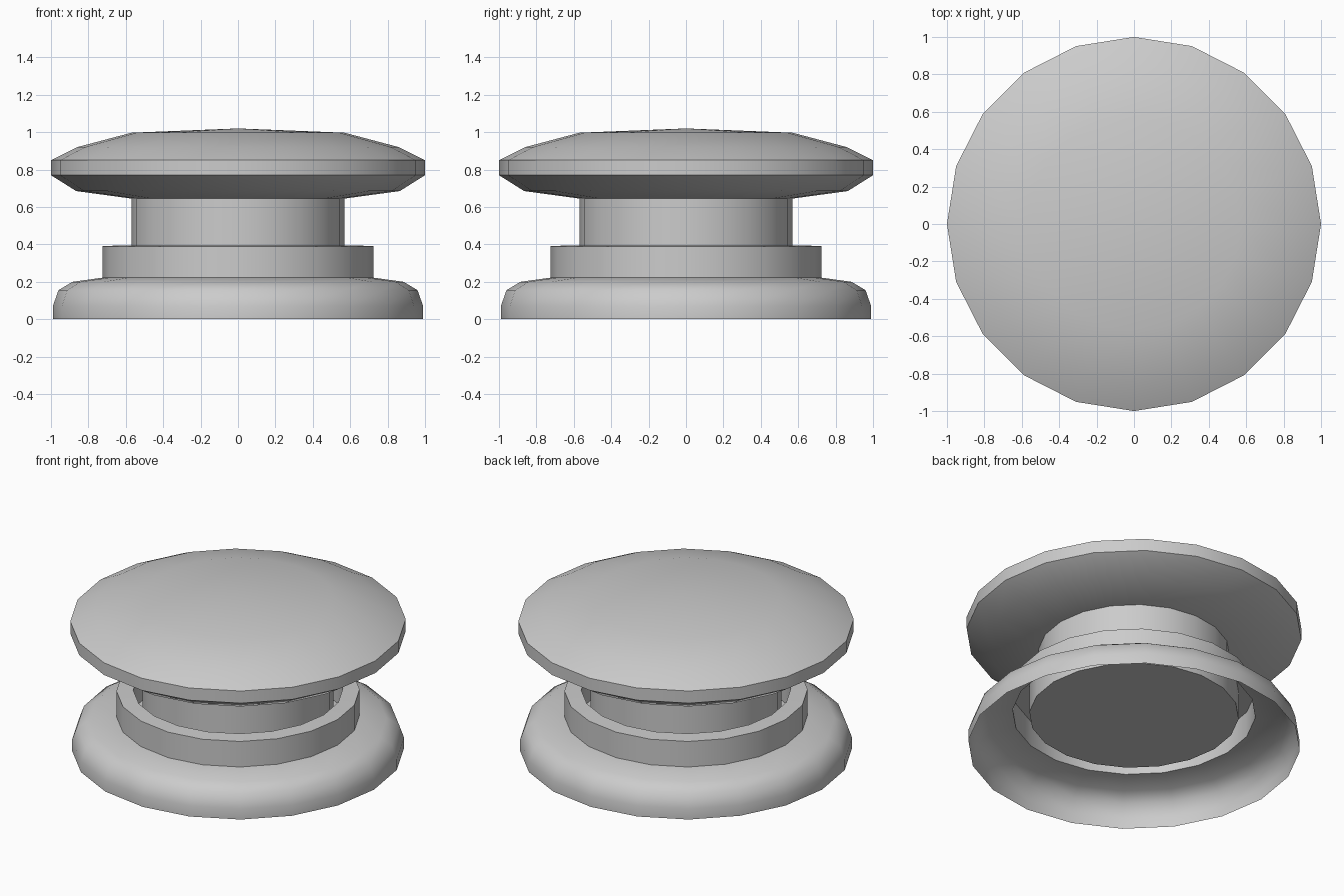
import bpy, bmesh, math

if "Cube" in bpy.data.objects:
    bpy.data.objects.remove(bpy.data.objects["Cube"])

SIDES = 20


def lathe(name, profile):
    """Revolve (radius, z) points about z; radius 0 becomes a single pole."""
    bm = bmesh.new()
    rings = []
    for r, z in profile:
        n = 1 if r == 0 else SIDES
        rings.append([bm.verts.new((r * math.cos(2 * math.pi * i / SIDES),
                                    r * math.sin(2 * math.pi * i / SIDES), z))
                      for i in range(n)])
    for a, b in zip(rings, rings[1:]):
        for i in range(SIDES):
            j = (i + 1) % SIDES
            corners = [a[i % len(a)], a[j % len(a)], b[j % len(b)], b[i % len(b)]]
            bm.faces.new(list(dict.fromkeys(corners)))
    mesh = bpy.data.meshes.new(name)
    bm.to_mesh(mesh)
    bm.free()
    obj = bpy.data.objects.new(name, mesh)
    bpy.context.collection.objects.link(obj)
    bpy.ops.object.select_all(action='DESELECT')
    obj.select_set(True)
    bpy.context.view_layer.objects.active = obj
    bpy.ops.object.shade_smooth_by_angle(angle=math.radians(45))
    return obj


# Domed cap flowing into the stem, profile runs from bottom to top
lathe("cap_and_stem", [
    (0.57, 0.21), (0.57, 0.645), (0.865, 0.685), (1.0, 0.77),
    (1.0, 0.85), (0.86, 0.92), (0.57, 0.997), (0, 1.02)])

# Open-bottomed flange, raised collar and the recessed floor of its socket
lathe("base_flange", [
    (0, 0.21), (0.625, 0.21), (0.625, 0.395), (0.725, 0.39), (0.725, 0.222),
    (0.885, 0.2), (0.96, 0.155), (0.99, 0.07), (0.99, 0)][::-1])
